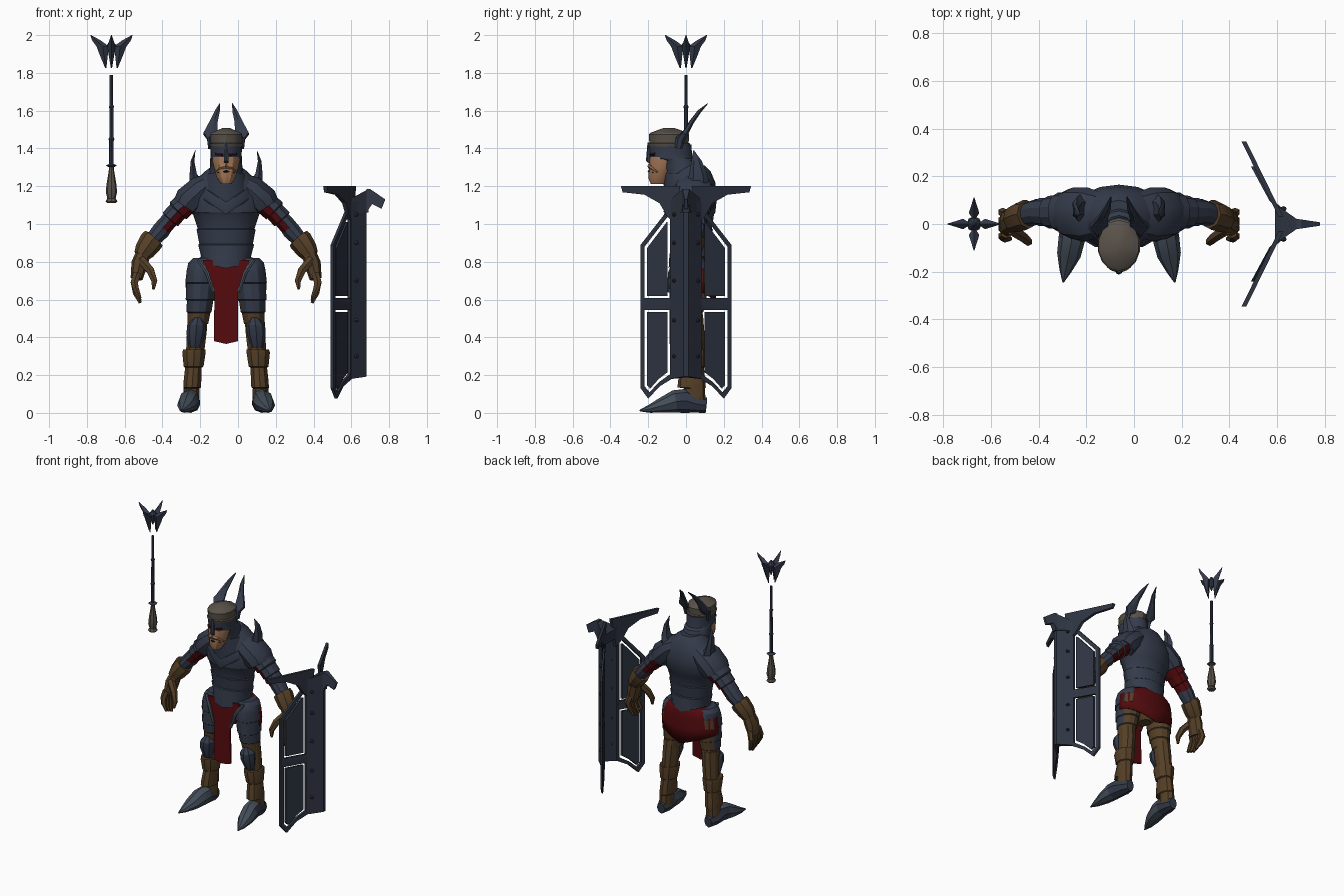
import bpy, bmesh, math
from mathutils import Vector, Matrix

CX = -0.063  # body centre line


def mat(name, rgb):
    m = bpy.data.materials.new(name)
    m.diffuse_color = (*rgb, 1)
    return m


ARMOUR = mat("armour blue", (0.034, 0.043, 0.068))
DARK = mat("shield dark blue", (0.027, 0.034, 0.053))
STEEL = mat("light steel", (0.056, 0.075, 0.10))
RED = mat("red cloth", (0.085, 0.003, 0.004))
LEATHER = mat("brown leather", (0.09, 0.05, 0.02))
CROWN = mat("grey tan", (0.10, 0.083, 0.067))
SKIN = mat("skin", (0.36, 0.18, 0.09))
BLACK = mat("black", (0.012, 0.011, 0.012))


def finish(bm, name, mats, s=1, org=(CX, 0, 0), ang=0, rule=None):
    """Colour faces by rule (-1 deletes), then mirror, turn and place."""
    bmesh.ops.recalc_face_normals(bm, faces=bm.faces)
    bm.normal_update()
    if rule:
        gone = []
        for f in bm.faces:
            i = rule(f.normal, f.calc_center_median())
            if i < 0:
                gone.append(f)
            else:
                f.material_index = i
        bmesh.ops.delete(bm, geom=gone, context='FACES')
    bm.transform(Matrix.Translation(org) @ Matrix.Rotation(ang, 4, 'Z') @ Matrix.Diagonal((s, 1, 1, 1)))
    if s < 0:
        bmesh.ops.reverse_faces(bm, faces=bm.faces)
    me = bpy.data.meshes.new(name)
    bm.to_mesh(me)
    bm.free()
    for m in mats:
        me.materials.append(m)
    ob = bpy.data.objects.new(name, me)
    bpy.context.collection.objects.link(ob)
    return ob


def tube(name, pts, mats, n=10, flat=False, warp=None, **kw):
    """Loft elliptic rings (x, y, z, lateral radius, y/height radius)."""
    bm = bmesh.new()
    P = [Vector(p[:3]) for p in pts]
    rings = []
    for i, p in enumerate(pts):
        t = Vector((0, 0, 1))
        if not flat:
            t = (P[min(i + 1, len(P) - 1)] - P[max(i - 1, 0)]).normalized()
        ref = Vector((0, 0, 1)) if abs(t.y) > 0.9 else Vector((0, 1, 0))
        v = (ref - t * ref.dot(t)).normalized()
        w = t.cross(v)
        ring = []
        for k in range(n):
            a = 2 * math.pi * k / n
            q = P[i] + w * (p[3] * math.sin(a)) + v * (p[4] * math.cos(a))
            ring.append(bm.verts.new(warp(q) if warp else q))
        rings.append(ring)
    for a, b in zip(rings, rings[1:]):
        for k in range(n):
            bm.faces.new((a[k], a[(k + 1) % n], b[(k + 1) % n], b[k]))
    bm.faces.new(rings[0])
    bm.faces.new(rings[-1])
    return finish(bm, name, mats, **kw)


def column(name, rows, mats, **kw):
    """Horizontal rings on the centre line: (z, y, rx, ry)."""
    return tube(name, [(0, y, z, a, b) for z, y, a, b in rows], mats, flat=True, **kw)


def prism(name, outline, fn, mats, hole=None, **kw):
    """Extrude an outline mapped by fn(u, v, side); optional matching hole loop."""
    bm = bmesh.new()
    def loop(o):
        return [[bm.verts.new(fn(u, v, t)) for u, v in o] for t in (0, 1)]
    def walls(lo, hi):
        for k in range(len(lo)):
            j = (k + 1) % len(lo)
            bm.faces.new((lo[k], lo[j], hi[j], hi[k]))
    o = loop(outline)
    walls(*o)
    if hole:
        h = loop(hole)
        walls(*h)
        walls(o[0], h[0])
        walls(o[1], h[1])
    else:
        bm.faces.new(o[0])
        bm.faces.new(o[1])
    return finish(bm, name, mats, **kw)


# --- torso, with stepped waist plates
column("torso_armour", [(0.795, 0.03, 0.136, 0.122), (0.83, 0.03, 0.132, 0.118), (0.89, 0.03, 0.148, 0.11),
    (0.895, 0.03, 0.142, 0.104), (0.97, 0.03, 0.156, 0.112), (0.975, 0.03, 0.15, 0.107), (1.05, 0.03, 0.175, 0.118),
    (1.06, 0.03, 0.185, 0.125), (1.15, 0.035, 0.205, 0.13), (1.22, 0.035, 0.17, 0.12), (1.28, 0.03, 0.11, 0.10),
    (1.31, 0.02, 0.07, 0.08)], [ARMOUR], n=16,
    warp=lambda v: Vector((v.x, v.y, v.z - (0.03 * max(0, 1 - abs(v.x) / 0.13) if v.z < 0.82 and v.y < 0 else 0))))


def collar_point(v):
    if v.y < 0 and v.z < 1.22:
        v.z -= 0.09 * max(0, 1 - abs(v.x) / 0.13)
    return v


column("collar", [(1.14, 0.02, 0.16, 0.135), (1.155, 0.02, 0.163, 0.138), (1.2, 0.015, 0.138, 0.13),
    (1.205, 0.01, 0.128, 0.122), (1.27, -0.01, 0.1, 0.112)], [ARMOUR], n=16, warp=collar_point)

# --- cloth and trousers
column("trousers_seat", [(0.62, 0.03, 0.04, 0.05), (0.68, 0.03, 0.11, 0.085), (0.75, 0.03, 0.13, 0.095),
    (0.82, 0.03, 0.125, 0.09)], [LEATHER], n=12)
prism("front_cloth", [(-0.125, 0.81), (-0.062, 0.64), (-0.064, 0.38), (0, 0.365), (0.064, 0.38), (0.062, 0.64),
    (0.125, 0.81)], lambda u, v, t: Vector((u, -0.088 + 0.012 * t + 0.3 * max(0, abs(u) - 0.062), v)), [RED])
skirt = column("back_skirt", [(0.57, 0.03, 0.212, 0.128), (0.68, 0.03, 0.215, 0.128), (0.76, 0.03, 0.208, 0.125),
    (0.80, 0.03, 0.185, 0.12), (0.83, 0.03, 0.128, 0.108)], [RED], n=24,
    warp=lambda v: Vector((v.x, v.y, v.z + (0.35 * abs(v.x) if v.z < 0.6 else 0))),
    rule=lambda n, c: -1 if abs(n.z) > 0.97 or c.y < 0.045 else 0)
skirt.modifiers.new("thickness", 'SOLIDIFY').thickness = 0.008

# --- head
column("face", [(1.213, -0.145, 0.03, 0.042), (1.245, -0.142, 0.05, 0.058), (1.29, -0.13, 0.062, 0.066),
    (1.34, -0.118, 0.075, 0.078), (1.355, -0.118, 0.074, 0.076)], [SKIN], n=12)
column("hood", [(1.19, 0.01, 0.11, 0.115), (1.27, -0.02, 0.088, 0.098), (1.335, -0.045, 0.084, 0.1),
    (1.346, -0.078, 0.084, 0.114), (1.37, -0.08, 0.082, 0.112), (1.42, -0.085, 0.086, 0.113)], [ARMOUR], n=16)
column("crown", [(1.41, -0.09, 0.086, 0.108), (1.425, -0.09, 0.09, 0.112), (1.43, -0.09, 0.083, 0.104),
    (1.475, -0.09, 0.087, 0.107), (1.482, -0.09, 0.082, 0.1), (1.508, -0.09, 0.02, 0.03)], [CROWN], n=14)
tube("nose_guard", [(0, -0.185, 1.325, 0.013, 0.01), (0, -0.2, 1.335, 0.014, 0.012), (0, -0.19, 1.43, 0.012, 0.014)],
    [ARMOUR], n=6)
tube("mouth", [(-0.042, -0.168, 1.272, 0.004, 0.009), (0, -0.194, 1.279, 0.007, 0.009),
    (0.042, -0.168, 1.272, 0.004, 0.009)], [BLACK], n=6)

for s in (1, -1):
    side = "left" if s > 0 else "right"

    def limb(name, pts, mats, **kw):
        return tube(side + "_" + name, pts, mats, s=s, **kw)

    # eyes, moustache, horns
    limb("eye_socket", [(0.016, -0.186, 1.366, 0.009, 0.006), (0.055, -0.166, 1.37, 0.009, 0.006)], [BLACK], n=6)
    limb("eye", [(0.024, -0.188, 1.366, 0.007, 0.006), (0.048, -0.177, 1.369, 0.006, 0.006)], [RED], n=6)
    limb("moustache", [(0, -0.193, 1.306, 0.014, 0.012), (0.03, -0.183, 1.302, 0.013, 0.012),
        (0.06, -0.152, 1.275, 0.004, 0.004)], [SKIN], n=6)
    limb("horn", [(0.088, -0.04, 1.40, 0.008, 0.02), (0.088, -0.03, 1.45, 0.014, 0.025), (0.083, -0.01, 1.472, 0.044, 0.02),
        (0.078, 0.005, 1.495, 0.036, 0.015), (0.066, 0.03, 1.54, 0.024, 0.013), (0.047, 0.07, 1.595, 0.015, 0.01),
        (0.033, 0.115, 1.638, 0.002, 0.002)], [ARMOUR], n=6)

    # shoulder armour and its fin
    limb("shoulder_plate", [(0.07, 0.04, 1.22, 0.06, 0.09), (0.13, 0.04, 1.18, 0.082, 0.112),
        (0.195, 0.045, 1.12, 0.088, 0.108), (0.215, 0.045, 1.09, 0.076, 0.1)], [ARMOUR], n=10)
    limb("shoulder_fin", [(0.15, 0.06, 1.19, 0.05, 0.07), (0.174, 0.065, 1.26, 0.023, 0.05),
        (0.178, 0.055, 1.33, 0.011, 0.028), (0.163, 0.04, 1.39, 0.001, 0.002)], [ARMOUR], n=6)

    # arm plates, red underneath
    limb("upper_arm", [(0.2, 0.05, 1.12, 0.066, 0.085), (0.255, 0.05, 1.07, 0.066, 0.082), (0.258, 0.05, 1.066, 0.056, 0.07),
        (0.295, 0.05, 1.025, 0.057, 0.068), (0.298, 0.05, 1.022, 0.047, 0.058), (0.335, 0.05, 0.98, 0.048, 0.058)],
        [ARMOUR, RED], rule=lambda n, c: 1 if n.x + n.z < -0.4 else 0)
    limb("forearm", [(0.315, 0.05, 1.005, 0.045, 0.052), (0.345, 0.05, 0.965, 0.05, 0.055), (0.39, 0.04, 0.915, 0.042, 0.048),
        (0.42, 0.03, 0.88, 0.038, 0.042)], [ARMOUR])
    limb("glove_cuff", [(0.382, 0.04, 0.925, 0.06, 0.06), (0.395, 0.038, 0.91, 0.064, 0.064),
        (0.43, 0.025, 0.86, 0.056, 0.06), (0.45, 0.02, 0.83, 0.042, 0.052)], [LEATHER], n=8)

    # hand
    limb("palm", [(0.435, 0.02, 0.855, 0.038, 0.045), (0.458, 0.01, 0.79, 0.044, 0.055), (0.474, 0.0, 0.71, 0.032, 0.056)],
        [LEATHER], n=8)
    for k in range(4):
        y, d = 0.042 - 0.028 * k, 0.012 * abs(k - 1)
        limb("finger", [(0.472, y, 0.74, 0.024, 0.018), (0.486, y * 1.2, 0.69, 0.022, 0.018),
            (0.478, y * 1.2 - 0.012, 0.635 + d, 0.018, 0.016), (0.455, y - 0.02, 0.583 + d, 0.009, 0.009)], [LEATHER], n=6)
    limb("thumb", [(0.45, -0.02, 0.81, 0.026, 0.028), (0.402, -0.055, 0.755, 0.024, 0.022), (0.38, -0.075, 0.70, 0.018, 0.018),
        (0.385, -0.082, 0.655, 0.008, 0.008)], [LEATHER], n=6)

    # thigh armour, bare trousers at the back, inside and above the knee
    limb("thigh", [(0.115, 0.025, 0.82, 0.06, 0.07), (0.12, 0.025, 0.795, 0.08, 0.088), (0.124, 0.022, 0.75, 0.085, 0.1),
        (0.13, 0.022, 0.69, 0.086, 0.098), (0.13, 0.022, 0.685, 0.08, 0.09), (0.138, 0.02, 0.60, 0.076, 0.088),
        (0.138, 0.02, 0.595, 0.07, 0.08), (0.143, 0.02, 0.535, 0.066, 0.073), (0.143, 0.02, 0.53, 0.06, 0.067),
        (0.15, 0.025, 0.47, 0.055, 0.063)], [ARMOUR, LEATHER], n=12, flat=True,
        rule=lambda n, c: 1 if c.z < 0.532 or (c.z < 0.75 and (n.y > 0.6 or (n.x < -0.4 and n.y > -0.6))) else 0)
    limb("thigh_rim", [(0.145, -0.058, 0.81, 0.012, 0.011), (0.1, -0.085, 0.74, 0.012, 0.011),
        (0.068, -0.09, 0.64, 0.009, 0.009)], [STEEL], n=6)

    # knee, shin and boot
    limb("shin", [(0.15, 0.03, 0.52, 0.055, 0.06), (0.155, 0.035, 0.43, 0.055, 0.062), (0.165, 0.04, 0.31, 0.05, 0.058)],
        [LEATHER], flat=True)
    limb("knee_guard", [(0.15, -0.02, 0.505, 0.02, 0.03), (0.156, -0.025, 0.465, 0.05, 0.05),
        (0.16, -0.025, 0.42, 0.05, 0.048), (0.165, -0.01, 0.345, 0.032, 0.03)], [ARMOUR], n=8, flat=True)
    limb("boot", [(0.168, 0.03, 0.335, 0.062, 0.075), (0.17, 0.03, 0.32, 0.065, 0.077), (0.172, 0.035, 0.245, 0.055, 0.066),
        (0.173, 0.035, 0.24, 0.046, 0.06), (0.178, 0.03, 0.17, 0.049, 0.072), (0.18, 0.03, 0.135, 0.049, 0.075),
        (0.183, 0.045, 0.13, 0.044, 0.056), (0.183, 0.045, 0.05, 0.046, 0.058)], [LEATHER], n=10, flat=True)
    limb("shoe", [(0.185, 0.108, 0.04, 0.03, 0.04), (0.187, 0.06, 0.045, 0.05, 0.045), (0.19, -0.005, 0.064, 0.052, 0.064),
        (0.197, -0.06, 0.06, 0.056, 0.06), (0.21, -0.13, 0.04, 0.05, 0.04), (0.224, -0.195, 0.021, 0.026, 0.021),
        (0.234, -0.245, 0.012, 0.003, 0.004)], [ARMOUR, STEEL], n=8, rule=lambda n, c: 1 if c.y < -0.03 else 0)

# --- mace
M = (-0.67, 0, 0)
column("mace_grip", [(1.11, 0, 0.022, 0.022), (1.12, 0, 0.032, 0.032), (1.135, 0, 0.022, 0.022), (1.17, 0, 0.03, 0.03),
    (1.21, 0, 0.026, 0.026), (1.29, 0, 0.013, 0.013), (1.31, 0, 0.014, 0.014)], [CROWN], n=8, org=M)
column("mace_shaft", [(1.3, 0, 0.012, 0.012), (1.31, 0, 0.03, 0.03), (1.318, 0, 0.012, 0.012), (1.44, 0, 0.012, 0.012),
    (1.45, 0, 0.016, 0.016), (1.46, 0, 0.011, 0.011), (1.61, 0, 0.01, 0.01), (1.62, 0, 0.014, 0.014),
    (1.63, 0, 0.009, 0.009), (1.79, 0, 0.009, 0.009)], [ARMOUR], n=8, org=M)
column("mace_core", [(1.87, 0, 0.003, 0.003), (1.92, 0, 0.02, 0.02), (1.945, 0, 0.026, 0.026), (1.975, 0, 0.004, 0.004)],
    [ARMOUR], n=8, org=M)
for k in range(4):
    tube("mace_blade", [(0.03, 0, 1.825, 0.003, 0.003), (0.04, 0, 1.89, 0.02, 0.014), (0.046, 0, 1.94, 0.033, 0.022),
        (0.08, 0, 1.972, 0.023, 0.011), (0.11, 0, 2.0, 0.002, 0.002)], [ARMOUR], n=4, flat=True, org=M, ang=k * math.pi / 2)

# --- shield: ridged spine, beak, framed wings with loose panels, top guard
O = (0, 0, 0)
prism("shield_spine", [(0.602, -0.083), (0.68, -0.012), (0.68, 0.012), (0.602, 0.083), (0.596, 0.078), (0.655, 0),
    (0.596, -0.078)], lambda u, v, t: Vector((u, v, 1.12 if t else 0.18 + 0.15 * (u - 0.6))), [DARK], org=O)
prism("shield_hood", [(0.59, 1.13), (0.69, 1.185), (0.69, 1.06), (0.59, 1.06)],
    lambda u, v, t: Vector((u, (2 * t - 1) * (0.085 - 0.7 * (u - 0.59)), v)), [DARK], org=O)
prism("shield_beak", [(0.68, 1.185), (0.70, 1.185), (0.78, 1.13), (0.76, 1.08), (0.71, 1.105), (0.68, 1.06)],
    lambda u, v, t: Vector((u, (2 * t - 1) * (0.022 - 0.15 * (u - 0.68)), v)), [ARMOUR], org=O)

UP = [(0.075, 1.085), (0.10, 1.07), (0.24, 0.89), (0.24, 0.575), (0.075, 0.575)]
UP_HOLE = [(0.084, 1.04), (0.10, 1.035), (0.219, 0.88), (0.219, 0.607), (0.084, 0.607)]
UP_PANEL = [(0.098, 1.01), (0.102, 1.01), (0.206, 0.873), (0.206, 0.619), (0.098, 0.619)]
LOW = [(0.075, 0.575), (0.24, 0.575), (0.24, 0.13), (0.2, 0.075), (0.14, 0.14), (0.075, 0.18)]
LOW_HOLE = [(0.084, 0.545), (0.219, 0.545), (0.219, 0.14), (0.193, 0.11), (0.14, 0.165), (0.084, 0.205)]
LOW_PANEL = [(0.098, 0.533), (0.206, 0.533), (0.206, 0.147), (0.19, 0.128), (0.144, 0.18), (0.098, 0.215)]
GUARD = [(0.03, 1.2), (0.345, 1.2), (0.335, 1.168), (0.22, 1.155), (0.14, 1.11), (0.1, 1.04), (0.06, 1.0)]
for s in (1, -1):
    def wing(u, v, t):
        x = 0.603 - 0.9 * (u - 0.075) if u < 0.1 else 0.58 - 0.54 * (u - 0.1)
        return Vector((x - 0.014 * t, s * u, v))
    prism("wing_frame_upper", UP, wing, [DARK], hole=UP_HOLE, org=O)
    prism("wing_frame_lower", LOW, wing, [DARK], hole=LOW_HOLE, org=O)
    prism("wing_panel_upper", UP_PANEL, wing, [DARK], org=O)
    prism("wing_panel_lower", LOW_PANEL, wing, [DARK], org=O)
    prism("shield_guard", GUARD, lambda u, v, t: Vector((0.64 - 0.49 * u - 0.02 * t, s * u, v)), [DARK], org=O)
    for z in (0.3, 0.49, 0.7, 0.9, 1.05):
        tube("stud", [(0.612, s * 0.058, z, 0.012, 0.012), (0.631, s * 0.064, z, 0.011, 0.011),
            (0.638, s * 0.066, z, 0.004, 0.004)], [DARK], n=6, org=O)

# smooth shading with sharp edges kept
for ob in bpy.context.scene.objects:
    ob.select_set(True)
    bpy.context.view_layer.objects.active = ob
bpy.ops.object.shade_smooth_by_angle(angle=math.radians(30))
